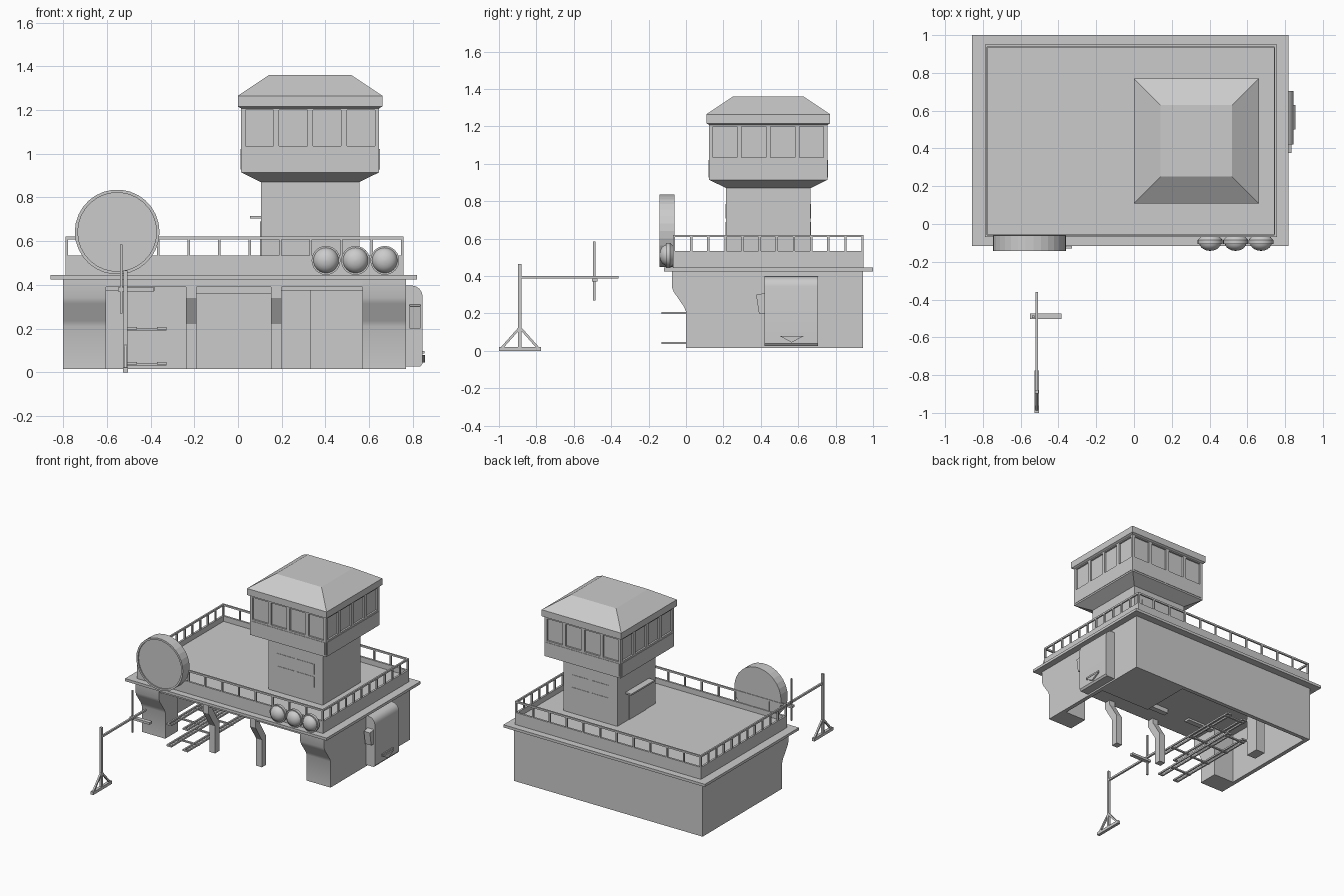
import bpy, bmesh, math
from mathutils import Vector

if "Cube" in bpy.data.objects:
    bpy.data.objects.remove(bpy.data.objects["Cube"])


def finish(name, bm, smooth=False):
    bmesh.ops.recalc_face_normals(bm, faces=bm.faces)
    me = bpy.data.meshes.new(name)
    bm.to_mesh(me)
    bm.free()
    ob = bpy.data.objects.new(name, me)
    bpy.context.collection.objects.link(ob)
    if smooth:
        bpy.ops.object.select_all(action='DESELECT')
        ob.select_set(True)
        bpy.context.view_layer.objects.active = ob
        bpy.ops.object.shade_smooth_by_angle(angle=math.radians(35))
    return ob


def add_box(bm, x0, x1, y0, y1, z0, z1):
    vs = bmesh.ops.create_cube(bm, size=1)['verts']
    for v in vs:
        v.co = Vector(((x0, x1)[v.co.x > 0], (y0, y1)[v.co.y > 0], (z0, z1)[v.co.z > 0]))


def boxes(name, *dims):
    bm = bmesh.new()
    for d in dims:
        add_box(bm, *d)
    return finish(name, bm)


def skin(name, rings, smooth=False):
    """Join equal-sized point rings, capping both ends."""
    bm = bmesh.new()
    rs = [[bm.verts.new(p) for p in r] for r in rings]
    for a, b in zip(rs, rs[1:]):
        for i in range(len(a)):
            j = (i + 1) % len(a)
            bm.faces.new((a[i], a[j], b[j], b[i]))
    bm.faces.new(rs[0])
    bm.faces.new(rs[-1])
    return finish(name, bm, smooth)


def prism_x(name, yz, x0, x1, smooth=False):
    return skin(name, [[(x, y, z) for y, z in yz] for x in (x0, x1)], smooth)


def prism_y(name, xz, y0, y1, smooth=False):
    return skin(name, [[(x, y, z) for x, z in xz] for y in (y0, y1)], smooth)


def tower_stack(name, levels, cx=0.33, cy=0.44):
    return skin(name, [[(cx + sx * h, cy + sy * h, z) for sx, sy in
                        ((-1, -1), (1, -1), (1, 1), (-1, 1))] for h, z in levels])


def lathe_y(name, prof, cx, cz, n, smooth=False):
    return skin(name, [[(cx + r * math.cos(math.tau * i / n), y, cz + r * math.sin(math.tau * i / n))
                        for i in range(n)] for r, y in prof], smooth)


def bar(name, a, b, t):
    a, b = Vector(a), Vector(b)
    bm = bmesh.new()
    bmesh.ops.create_cube(bm, size=1)
    q = (b - a).to_track_quat('Z', 'Y')
    for v in bm.verts:
        v.co = (a + b) / 2 + q @ Vector((v.co.x * t, v.co.y * t, v.co.z * (b - a).length))
    return finish(name, bm)


# Lower hall: side walls, front piers, back wall, ceiling, store room
face = [(-0.075, 0.43), (-0.075, 0.34), (-0.065, 0.315), (-0.01, 0.235), (0, 0.21), (0, 0.015)]
for side, x0, x1, px0, px1 in (("left", -0.80, -0.77, -0.77, -0.605), ("right", 0.74, 0.77, 0.57, 0.74)):
    prism_x(side + "_wall", face + [(0.945, 0.015), (0.945, 0.43)], x0, x1, True)
    prism_x(side + "_pier", face + [(0.15, 0.015), (0.15, 0.43)], px0, px1, True)
boxes("back_wall", (-0.77, 0.74, 0.915, 0.945, 0.015, 0.43))
boxes("hall_ceiling", (-0.77, 0.74, -0.07, 0.915, 0.39, 0.43))
boxes("store_room", (0.33, 0.74, 0.54, 0.915, 0.015, 0.39))
boxes("inner_column", (-0.68, -0.605, 0.5, 0.6, 0.015, 0.39))
boxes("ceiling_lamps", (-0.605, -0.38, 0.1, 0.14, 0.375, 0.39),
      (-0.19, 0.15, 0.1, 0.14, 0.357, 0.39), (0.2, 0.57, 0.1, 0.14, 0.375, 0.39))
leg = [(-0.075, 0.43), (-0.075, 0.34), (0, 0.22), (0, 0.015),
       (0.05, 0.015), (0.05, 0.235), (-0.025, 0.355), (-0.025, 0.43)]
for i, x in enumerate((-0.215, 0.175)):
    prism_x(f"front_post_{i}", leg, x - 0.024, x + 0.024)

# Roof slab, raised deck and parapet
boxes("roof_slab", (-0.857, 0.819, -0.117, 1.0, 0.425, 0.445))
X0, X1, Y0, Y1, T = -0.79, 0.757, -0.07, 0.95, 0.015
boxes("roof_deck", (X0 + T, X1 - T, Y0 + T, Y1 - T, 0.445, 0.495))
boxes("parapet", (X0, X1, Y0, Y0 + T, 0.445, 0.535), (X0, X1, Y1 - T, Y1, 0.445, 0.535),
      (X0, X0 + T, Y0 + T, Y1 - T, 0.445, 0.535), (X1 - T, X1, Y0 + T, Y1 - T, 0.445, 0.535))

# Railing on the parapet
bm = bmesh.new()
w = 0.012
for y in (Y0, Y1 - w):
    add_box(bm, X0, X1, y, y + w, 0.608, 0.621)
    for i in range(12):
        x = X0 + (X1 - X0 - w) * i / 11
        add_box(bm, x, x + w, y, y + w, 0.535, 0.608)
for x in (X0, X1 - w):
    add_box(bm, x, x + w, Y0 + w, Y1 - w, 0.608, 0.621)
    for i in range(1, 11):
        y = Y0 + (Y1 - Y0 - w) * i / 11
        add_box(bm, x, x + w, y, y + w, 0.535, 0.608)
finish("railing", bm)

# Tower shaft, flared cabin and hipped roof
tower_stack("tower_shaft", [(0.225, 0.495), (0.225, 0.875)])
tower_stack("cabin_base", [(0.225, 0.87), (0.316, 0.915), (0.316, 1.035)])
tower_stack("cabin_glass", [(0.303, 1.03), (0.303, 1.215)])
tower_stack("cabin_roof", [(0.316, 1.2), (0.316, 1.208), (0.331, 1.216), (0.331, 1.265), (0.189, 1.36)])
boxes("cabin_panels", (0.025, 0.635, 0.121, 0.759, 0.927, 1.022), (0.011, 0.649, 0.135, 0.745, 0.927, 1.022))
bm = bmesh.new()
for a in (-1, 1):
    for b in (-1, 1):
        cx, cy = 0.33 + a * 0.306, 0.44 + b * 0.306
        add_box(bm, cx - 0.01, cx + 0.01, cy - 0.01, cy + 0.01, 1.03, 1.21)
    for o in (-0.155, 0, 0.155):
        add_box(bm, 0.317 + o, 0.343 + o, 0.44 + a * 0.308 - 0.008, 0.44 + a * 0.308 + 0.008, 1.03, 1.21)
        add_box(bm, 0.33 + a * 0.308 - 0.008, 0.33 + a * 0.308 + 0.008, 0.427 + o, 0.453 + o, 1.03, 1.21)
finish("cabin_mullions", bm)

# Shaft windows front and back, side door with awning
bm = bmesh.new()
for y in (0.215, 0.665):
    for x in (0.175, 0.34):
        for z0, z1 in ((0.612, 0.69), (0.707, 0.785)):
            add_box(bm, x, x + 0.145, y - 0.003, y + 0.003, z0, z1)
finish("shaft_windows", bm)
boxes("side_door", (0.101, 0.11, 0.33, 0.53, 0.495, 0.69))
boxes("door_awning", (0.055, 0.106, 0.29, 0.57, 0.703, 0.715))

# Round dish on the front left of the roof
lathe_y("round_dish", [(0.194, -0.062), (0.194, -0.142), (0.18, -0.142), (0.18, -0.134)], -0.553, 0.642, 30)

# Three dome lamps with rims on the parapet
dome = [(0.05, -0.068), (0.066, -0.085), (0.066, -0.106), (0.058, -0.106), (0.058, -0.1)]
dome += [(0.057 * math.cos(a), -0.1 - 0.042 * math.sin(a)) for a in (0.3, 0.6, 0.9, 1.2, 1.5)]
for i, x in enumerate((0.403, 0.538, 0.672)):
    lathe_y(f"dome_lamp_{i}", dome, x, 0.512, 24, True)

# Cabinet on the right wall with a side screen, slot and tray
arc = [(0.795 + 0.05 * math.sin(a), 0.345 + 0.052 * math.cos(a)) for a in (0, 0.4, 0.8, 1.2, 1.571)]
prism_y("wall_cabinet", [(0.765, 0.027), (0.765, 0.397)] + arc + [(0.845, 0.04), (0.835, 0.027)], 0.42, 0.705, True)
prism_x("cabinet_screen", [(0.425, 0.2), (0.39, 0.2), (0.375, 0.3), (0.425, 0.31)], 0.785, 0.835)
boxes("cabinet_slot", (0.84, 0.853, 0.5, 0.63, 0.085, 0.097))
prism_x("cabinet_tray", [(0.5, 0.08), (0.63, 0.08), (0.565, 0.045)], 0.84, 0.856)

# Two slide-out racks on the left: paired rails with rungs
for k, z in enumerate((0.036, 0.196)):
    bm = bmesh.new()
    for x in (-0.505, -0.37):
        for dx in (0, 0.03):
            add_box(bm, x + dx, x + dx + 0.012, -0.13, 0.62, z, z + 0.012)
        for y in (-0.13, 0.608):
            add_box(bm, x, x + 0.042, y, y + 0.012, z, z + 0.012)
    for y in (0.0, 0.2, 0.4, 0.58):
        add_box(bm, -0.505, -0.328, y, y + 0.014, z - 0.004, z + 0.006)
    finish(f"slide_rack_{k}", bm)

# Free-standing mast with boom and crossed rods
M, P = -0.515, -0.888
boxes("mast_foot", (M - 0.011, M + 0.011, -1.0, -0.776, 0.0, 0.022))
boxes("mast_post", (M - 0.009, M + 0.009, P - 0.009, P + 0.009, 0.02, 0.465))
for s in (-1, 1):
    bar("mast_brace", (M, P, 0.125), (M, P + s * 0.095, 0.018), 0.013)
boxes("mast_boom", (M - 0.007, M + 0.007, P, -0.36, 0.387, 0.401))
boxes("boom_rod", (-0.54, -0.528, -0.497, -0.485, 0.27, 0.585))
boxes("boom_crossbar", (-0.55, -0.385, -0.503, -0.473, 0.37, 0.387))
